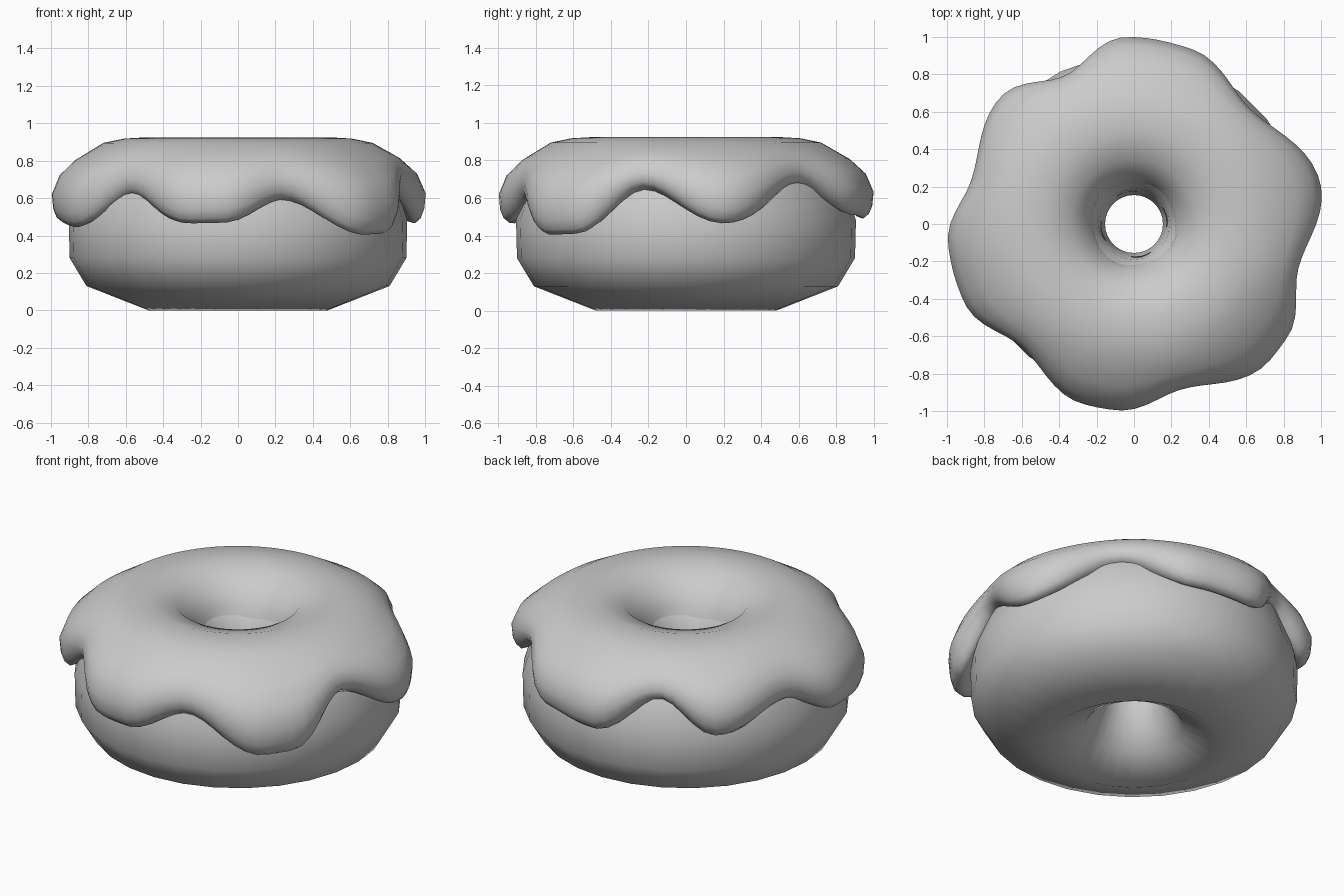
import bpy, math

if "Cube" in bpy.data.objects:
    bpy.data.objects.remove(bpy.data.objects["Cube"])


def ring_mesh(name, sections):
    """Closed skin through a loop of cross-sections, each (angle, [(r, z), ...])."""
    n, m = len(sections), len(sections[0][1])
    verts = [(r * math.cos(a), r * math.sin(a), z) for a, prof in sections for r, z in prof]
    faces = []
    for i in range(n):
        j = (i + 1) % n
        for k in range(m):
            l = (k + 1) % m
            faces.append((i * m + k, i * m + l, j * m + l, j * m + k))
    mesh = bpy.data.meshes.new(name)
    mesh.from_pydata(verts, [], faces)
    # profiles run clockwise, so flip if the enclosed volume faces inward
    prof = sections[0][1]
    area = sum(prof[k][0] * prof[(k + 1) % m][1] - prof[(k + 1) % m][0] * prof[k][1] for k in range(m))
    if area > 0:
        mesh.flip_normals()
    ob = bpy.data.objects.new(name, mesh)
    bpy.context.collection.objects.link(ob)
    mesh.shade_smooth()
    return ob


# Dough: chunky ring with a coarse rounded section
dough_profile = [(.49, .87), (.72, .83), (.845, .68), (.905, .48), (.90, .28), (.81, .13),
                 (.48, 0), (.27, .12), (.18, .28), (.155, .45), (.19, .66), (.31, .82)]
SEG = 28
dough = ring_mesh("dough", [(2 * math.pi * i / SEG, dough_profile) for i in range(SEG)])

# Icing rim: (angle, rim height, rim radius), alternating drips and gaps
rim = [(12, .465, 1.02), (45, .665, .875), (72, .51, .985), (93, .49, 1.0), (115, .67, .875),
       (136, .50, .985), (164, .60, .90), (186, .47, 1.0), (205, .445, 1.0), (228, .61, .89),
       (254, .465, 1.0), (265, .468, 1.0), (286, .59, .92), (313, .405, 1.03), (323, .41, 1.02),
       (345, .645, .91)]


def rim_at(deg):
    pts = [(rim[-1][0] - 360,) + rim[-1][1:]] + rim + [(rim[0][0] + 360,) + rim[0][1:]]
    for p, q in zip(pts, pts[1:]):
        if p[0] <= deg <= q[0]:
            t = (1 - math.cos(math.pi * (deg - p[0]) / (q[0] - p[0]))) / 2
            return p[1] + t * (q[1] - p[1]), p[2] + t * (q[2] - p[2])


def icing_profile(deg):
    e, R = rim_at(deg)
    h = .895 - e
    w = .03 * math.sin(math.radians(4 * deg + 40))   # gentle wave at the hole
    return [(.175, .57 + w), (.195, .56 + w), (.205, .63 + w), (.235, .76), (.34, .88), (.49, .925),
            (.61, .918), (.72, .895),
            (.72 + .55 * (R - .72), .895 - .22 * h),
            (.72 + .85 * (R - .72), .895 - .41 * h),
            (R, .895 - .65 * h), (R - .008, .895 - .84 * h), (R - .025, e + .025),
            (R - .055, e), (R - .09, e + .012), (R - .12, e + .05),
            (.74, .76), (.49, .83), (.29, .76)]


# Icing: dripping cap over the top half
N = 96
icing = ring_mesh("icing", [(2 * math.pi * i / N, icing_profile(360 * i / N)) for i in range(N)])
